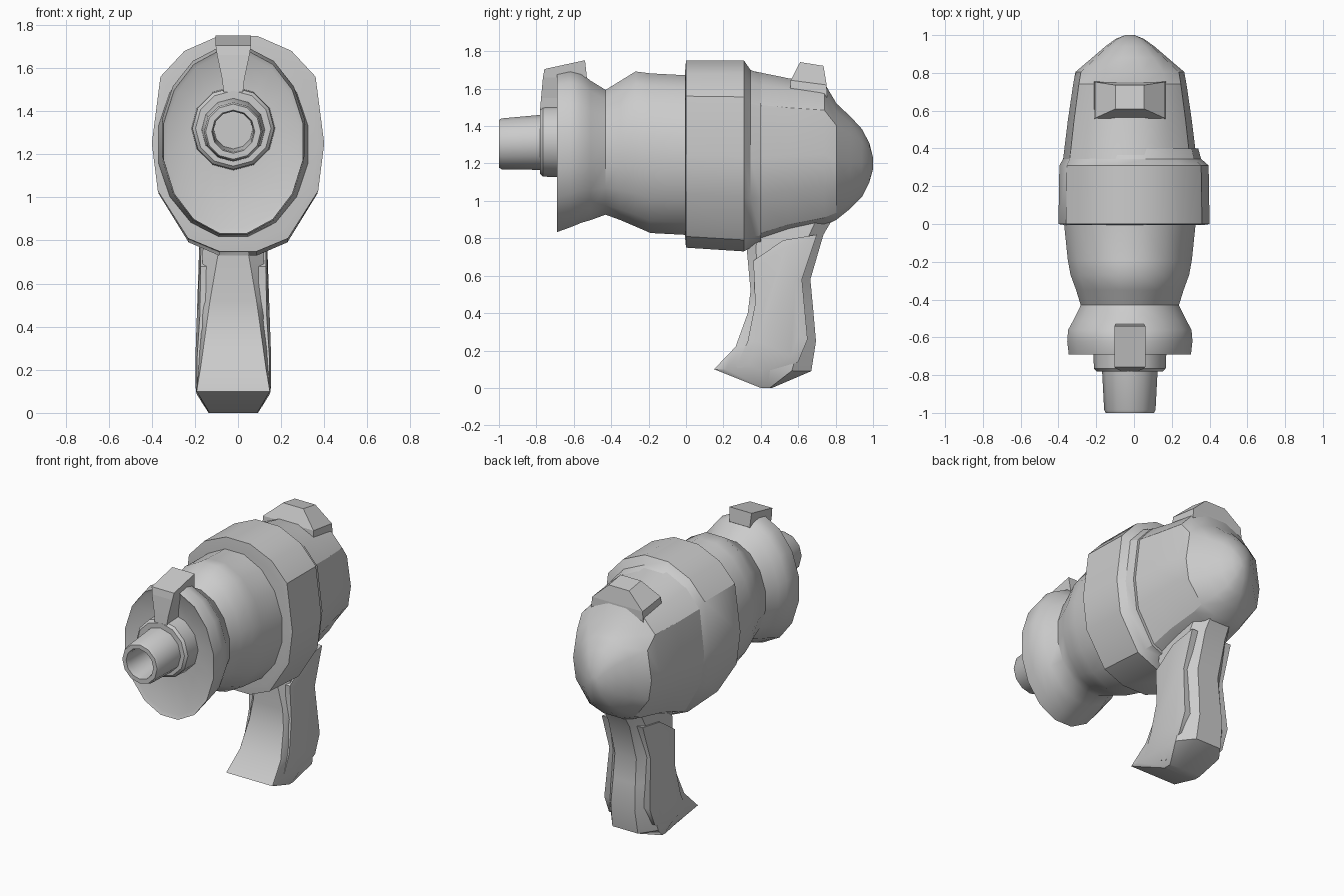
import bpy, bmesh
from math import sin, cos, pi, radians

if "Cube" in bpy.data.objects:
    bpy.data.objects.remove(bpy.data.objects["Cube"])

CX = -0.022  # the toy's axis sits slightly left of the wide band


def loft(name, rings, close=False, smooth=32):
    """Skin a list of equal-length point rings; cap the ends, or join last to first."""
    bm = bmesh.new()
    vs = [[bm.verts.new(p) for p in r] for r in rings]
    n = len(vs[0])
    pairs = list(zip(vs, vs[1:])) + ([(vs[-1], vs[0])] if close else [])
    for a, b in pairs:
        for i in range(n):
            j = (i + 1) % n
            bm.faces.new((a[i], a[j], b[j], b[i]))
    if not close:
        bm.faces.new(vs[0])
        bm.faces.new(vs[-1])
    bmesh.ops.recalc_face_normals(bm, faces=bm.faces)
    me = bpy.data.meshes.new(name)
    bm.to_mesh(me)
    bm.free()
    ob = bpy.data.objects.new(name, me)
    bpy.context.collection.objects.link(ob)
    bpy.ops.object.select_all(action='DESELECT')
    ob.select_set(True)
    bpy.context.view_layer.objects.active = ob
    if smooth:
        bpy.ops.object.shade_smooth_by_angle(angle=radians(smooth))
    return ob


def oval(y, rx, zlo, zhi, n=16):
    c, h = (zlo + zhi) / 2, (zhi - zlo) / 2
    return [(CX + rx * cos(2 * pi * (i + .5) / n), y, c + h * sin(2 * pi * (i + .5) / n) / cos(0 if n > 12 else pi / n))
            for i in range(n)]


HALF = [(.22, 1), (.62, .86), (.9, .62), (1, 0), (.93, -.44), (.58, -.88), (.22, -1)]
SHELL = HALF + [(-u, v) for u, v in reversed(HALF)]


def shell(y, rx, zlo, zhi, cx=CX):
    c, h = (zlo + zhi) / 2, (zhi - zlo) / 2
    return [(cx + rx * u, y, c + h * v) for u, v in SHELL]


def interp(table, t):
    for (a, x), (b, y) in zip(table, table[1:]):
        if t <= b:
            return x + (y - x) * (t - a) / (b - a)
    return table[-1][1]


# Waisted front body with flared flange
loft("front_body", [oval(*r) for r in (
    (-.66, .17, 1.12, 1.50), (-.68, .31, .85, 1.67), (-.69, .33, .825, 1.69),
    (-.62, .338, .85, 1.705), (-.56, .333, .875, 1.69), (-.51, .305, .89, 1.65),
    (-.43, .265, .92, 1.60), (-.35, .29, .89, 1.65), (-.27, .32, .855, 1.70),
    (-.19, .335, .82, 1.69), (0, .355, .81, 1.68), (.06, .36, .81, 1.68))], smooth=40)

# Faceted wide band around the middle
loft("middle_band", [shell(-.005, .37, .80, 1.69, 0), shell(.0, .40, .75, 1.75, 0),
                     shell(.31, .395, .73, 1.75, 0), shell(.345, .365, .75, 1.70, -.01),
                     shell(.40, .35, .76, 1.68, -.01)])

# Faceted rear shell ending in a rounded nose
loft("rear_shell", [shell(*r) for r in (
    (.33, .355, .75, 1.70), (.55, .328, .825, 1.655), (.74, .30, .865, 1.63),
    (.805, .288, .90, 1.52), (.88, .20, .96, 1.45), (.94, .13, 1.02, 1.385),
    (.98, .075, 1.10, 1.31), (1.0, .025, 1.17, 1.23))])

# Collar and hollow barrel
def disc(y, r, z=1.315, n=12):
    return [(CX + r * cos(2 * pi * i / n), y, z + r * sin(2 * pi * i / n)) for i in range(n)]

loft("barrel_collar", [disc(-.64, .195, 1.32), disc(-.765, .19, 1.32), disc(-.78, .175, 1.32)])
loft("barrel", [disc(-.72, .15), disc(-.985, .136, 1.305), disc(-1, .128, 1.305),
                disc(-1, .1, 1.305), disc(-.97, .094, 1.305), disc(-.80, .09)])


# Front sight and rear nub, as stacked quads: (front y, front z, back y, back z, half width)
def stack(name, rows):
    loft(name, [[(CX - w, yf, zf), (CX + w, yf, zf), (CX + w, yb, zb), (CX - w, yb, zb)]
                for yf, zf, yb, zb, w in rows], smooth=0)

stack("front_sight", [(-.78, 1.49, -.64, 1.49, .045), (-.775, 1.55, -.62, 1.55, .052),
                      (-.765, 1.66, -.53, 1.66, .075), (-.757, 1.705, -.54, 1.752, .082)])
stack("rear_nub", [(.55, 1.50, .755, 1.50, .195), (.56, 1.645, .752, 1.62, .185),
                   (.61, 1.742, .735, 1.722, .075)])


# Grip: slanted stations (front y, front z, back y, back z, front half width, half width)
def grip_ring(yf, zf, yb, zb, wf, w):
    side = [(0, wf), (.12, w), (.5, w), (.8, w), (1, w * .55)]
    pts = side + [(t, -x) for t, x in reversed(side)]
    return [(CX + x, yf + (yb - yf) * t, zf + (zb - zf) * t) for t, x in pts]

loft("grip", [grip_ring(*r) for r in (
    (.33, .88, .80, .93, .06, .13), (.325, .74, .735, .82, .07, .142),
    (.345, .52, .665, .58, .108, .143), (.33, .40, .68, .42, .125, .148),
    (.265, .22, .695, .25, .15, .16), (.15, .10, .67, .09, .17, .17),
    (.40, .0, .46, .0, .11, .115))], smooth=35)

# Raised grip panels on both sides
PANEL = [(.36, .68), (.52, .79), (.70, .82), (.62, .58), (.65, .26), (.60, .14),
         (.43, .03), (.26, .10), (.33, .25), (.37, .45)]
INNER = [(.40, .66), (.53, .75), (.65, .78), (.585, .58), (.60, .28), (.56, .17),
         (.43, .09), (.34, .13), (.38, .25), (.42, .45)]
WIDTH = [(0, .12), (.1, .168), (.25, .168), (.5, .152), (.9, .15)]
for name, s in (("right", 1), ("left", -1)):
    loft(name + "_grip_panel", [
        [(CX + s * .06, y, z) for y, z in PANEL],
        [(CX + s * interp(WIDTH, z), y, z) for y, z in PANEL],
        [(CX + s * (interp(WIDTH, z) + .008), y, z) for y, z in INNER]], smooth=35)
